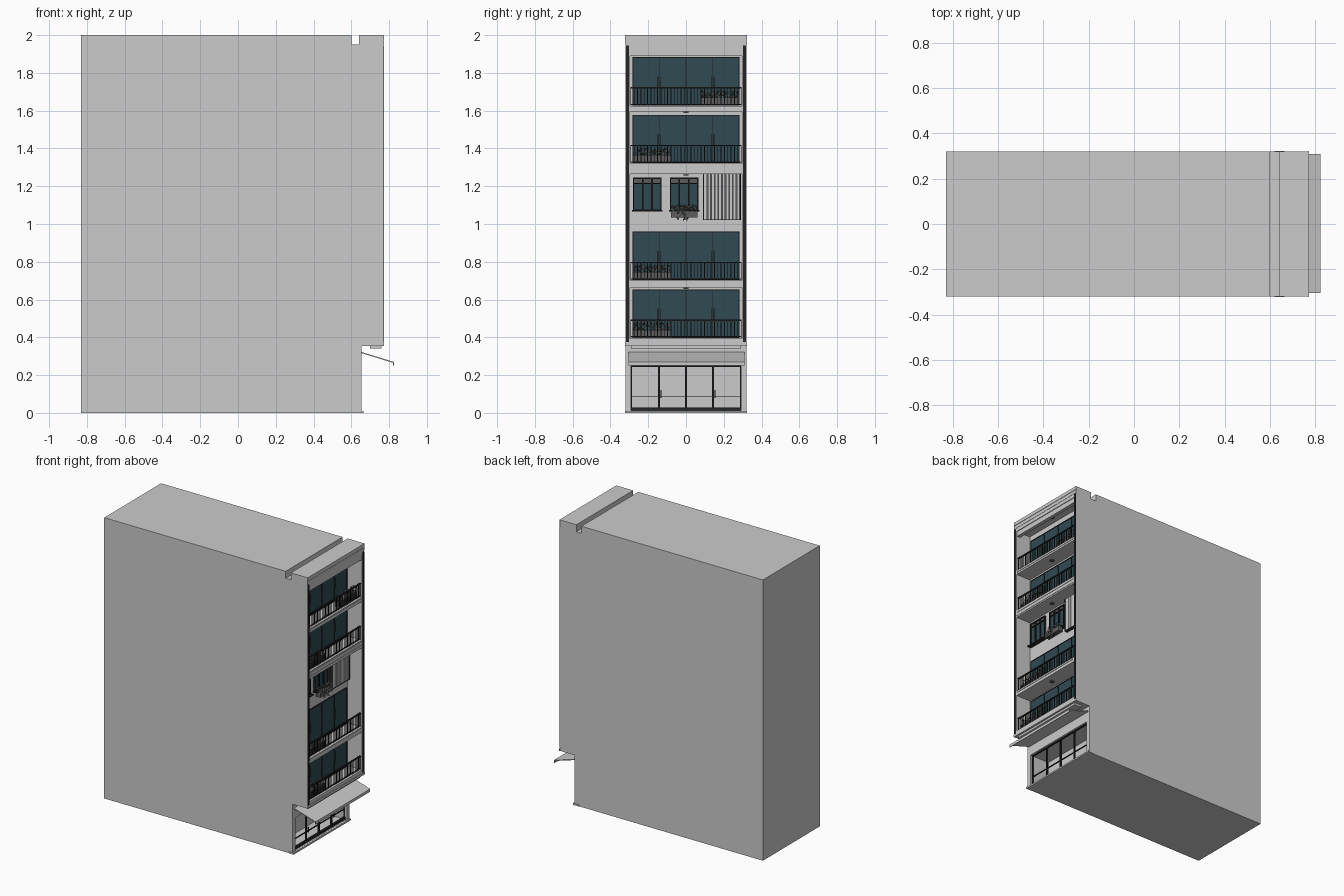
import bpy, bmesh, random
from mathutils import Matrix, Vector

random.seed(4)
old = bpy.data.objects.get("Cube")
if old:
    bpy.data.objects.remove(old, do_unlink=True)


def material(name, r, g, b):
    m = bpy.data.materials.new(name)
    m.use_nodes = True
    m.diffuse_color = (r, g, b, 1)
    m.node_tree.nodes["Principled BSDF"].inputs["Base Color"].default_value = (r, g, b, 1)
    return m


WALL = material("pale wall", .6, .6, .6)
GLASS = material("teal glass", .03, .07, .085)
BLACK = material("black metal", .017, .016, .018)
BROWN = material("brown frame", .06, .042, .04)
GREY = material("planter grey", .11, .11, .11)
LEAF = material("leaf", .07, .085, .07)
BLOSSOM = material("blossom", .5, .48, .48)


def finish(name, bm, *mats):
    mesh = bpy.data.meshes.new(name)
    bm.to_mesh(mesh)
    bm.free()
    for m in mats:
        mesh.materials.append(m)
    ob = bpy.data.objects.new(name, mesh)
    bpy.context.collection.objects.link(ob)
    return ob


def boxes(name, mat, items):
    """One object from boxes given as (x0, x1, y0, y1, z0, z1)."""
    bm = bmesh.new()
    for x0, x1, y0, y1, z0, z1 in items:
        size = Matrix.Diagonal((x1 - x0, y1 - y0, z1 - z0, 1))
        mid = Vector((x0 + x1, y0 + y1, z0 + z1)) / 2
        bmesh.ops.create_cube(bm, size=1, matrix=Matrix.Translation(mid) @ size)
    return finish(name, bm, mat)


def extrude_profile(name, mat, points, y0, y1):
    """Side outline in x, z swept across y."""
    bm = bmesh.new()
    face = bm.faces.new([bm.verts.new((x, y0, z)) for x, z in points])
    new = bmesh.ops.extrude_face_region(bm, geom=[face])["geom"]
    bmesh.ops.translate(bm, vec=(0, y1 - y0, 0),
                        verts=[v for v in new if isinstance(v, bmesh.types.BMVert)])
    bmesh.ops.recalc_face_normals(bm, faces=bm.faces)
    return finish(name, bm, mat)


def frame(x0, x1, y0, y1, z0, z1, t):
    """Four bars around an opening."""
    return [(x0, x1, y0, y0 + t, z0, z1), (x0, x1, y1 - t, y1, z0, z1),
            (x0, x1, y0 + t, y1 - t, z0, z0 + t), (x0, x1, y0 + t, y1 - t, z1 - t, z1)]


def flowers(name, x, y0, y1, z0, z1, count):
    bm = bmesh.new()
    for i in range(count):
        p = Vector((x + random.uniform(-.015, .015), random.uniform(y0, y1), random.uniform(z0, z1)))
        r = random.uniform(.003, .006)
        new = bmesh.ops.create_icosphere(bm, subdivisions=1, radius=r, matrix=Matrix.Translation(p))
        for f in {f for v in new["verts"] for f in v.link_faces}:
            f.material_index = i % 2
    finish(name, bm, LEAF, BLOSSOM)


BACK, FRONT, HALF, INNER = .655, .77, .32, .297

# Building shell with the roof groove, then balcony and shop recesses
body = extrude_profile("building_body", WALL, [
    (-.83, 0), (BACK, 0), (BACK, .355), (FRONT, .355), (FRONT, 2),
    (.64, 2), (.64, 1.95), (.6, 1.95), (.6, 2), (-.83, 2)], -HALF, HALF)
recesses = [(.395, .665), (.7, 1.265), (1.32, 1.595), (1.625, 1.925)]
cutter = boxes("recess_cutter", WALL,
               [(BACK, .85, -INNER, INNER, a, b) for a, b in recesses]
               + [(.5, .7, -.29, .29, .012, .247)])
cutter.hide_render = True
mod = body.modifiers.new("recesses", "BOOLEAN")
mod.operation, mod.solver, mod.object = "DIFFERENCE", "EXACT", cutter
bpy.context.view_layer.update()
cut = bpy.data.meshes.new_from_object(body.evaluated_get(bpy.context.evaluated_depsgraph_get()))
body.modifiers.clear()
body.data = cut
bpy.data.objects.remove(cutter, do_unlink=True)

# Trim on the facade
boxes("corner_strips", BLACK, [(FRONT, .774, s * .309 - .008, s * .309 + .008, .375, 1.945)
                               for s in (-1, 1)])
boxes("parapet_bands", WALL, [(FRONT, .773, -.322, .322, 1.975, 2),
                              (FRONT, .772, -.322, .322, 1.95, 1.972),
                              (FRONT, .774, -.322, .322, .355, .372)])
boxes("slab_mouldings", WALL, [(FRONT, .773, -.293, .293, z, z + .012)
                               for z in (.685, 1.275, 1.3, 1.608)]
      + [(.74, .765, -INNER, INNER, 1.89, 1.925), (.7, .76, -.29, .29, .34, .355)])
boxes("base_plinth", WALL, [(.62, .665, -.323, .323, 0, .011)])

# Balconies: folding glass doors, railing, planter and ceiling lamp
DOOR = .283
balconies = [(.397, -.28), (.703, -.28), (1.322, -.28), (1.627, .08)]
for n, (z, planter_y) in enumerate(balconies, 1):
    top = z + .256
    boxes(f"door_glass_{n}", GLASS, [(BACK, .659, -DOOR, DOOR, z, top)])
    bars = frame(BACK, .663, -DOOR, DOOR, z, top, .004)
    bars += [(BACK, .663, y - .002, y + .002, z, top) for y in (-.141, 0, .141)]
    boxes(f"door_frame_{n}", BLACK, bars)
    boxes(f"door_handles_{n}", BROWN, [(.663, .668, s * .141 + d - .002, s * .141 + d + .002,
                                        z + .09, z + .155)
                                       for s in (-1, 1) for d in (-.007, .007)])
    rail = [(.752, .762, -.295, .295, z + .09, z + .097),
            (.754, .76, -.295, .295, z + .004, z + .009)]
    count = 34
    for i in range(count):
        y = -.292 + .584 * i / (count - 1)
        rail.append((.755, .759, y - .002, y + .002, z, z + .092))
    boxes(f"railing_{n}", BLACK, rail)
    boxes(f"planter_{n}", GREY, [(.705, .745, planter_y, planter_y + .2, z, z + .042)])
    flowers(f"flowers_{n}", .725, planter_y, planter_y + .2, z + .035, z + .078, 150)
for n, (low, ceiling) in enumerate(recesses, 1):
    boxes(f"ceiling_lamp_{n}", GREY, [(.7, .725, -.012, .012, ceiling - .008, ceiling)])

# Middle storey windows
for n, y0 in enumerate((-.28, -.085), 1):
    y1, z0, z1 = y0 + .15, 1.072, 1.245
    boxes(f"window_glass_{n}", GLASS, [(BACK, .659, y0, y1, z0, 1.215)])
    boxes(f"window_transom_{n}", GREY, [(BACK, .659, y0, y1, 1.215, z1)])
    bars = frame(BACK, .668, y0, y1, z0, z1, .006)
    bars += [(BACK, .667, y - .004, y + .004, z0, z1) for y in (y0 + .05, y0 + .1)]
    bars += [(BACK, .667, y0, y1, 1.211, 1.218), (BACK, .685, y0 - .006, y1 + .006, 1.066, 1.073)]
    boxes(f"window_frame_{n}", BLACK, bars)
boxes("window_box", GREY, [(.67, .705, -.08, .06, 1.035, 1.068)])
flowers("window_flowers", .69, -.08, .06, 1.06, 1.1, 130)
flowers("trailing_flowers", .708, -.05, .03, 1.02, 1.06, 25)

# Slatted screen
boxes("screen_frame", BLACK, frame(BACK, .68, .09, .29, 1.02, 1.278, .004))
boxes("screen_back", GREY, [(BACK, .66, .094, .286, 1.024, 1.274)])
boxes("screen_slats", WALL, [(.66, .677, .096 + .0192 * i, .1112 + .0192 * i, 1.024, 1.274)
                             for i in range(10)])

# Sloping awning with a front lip
extrude_profile("awning", WALL, [(BACK, .322), (.825, .27), (.825, .25), (.821, .25),
                                 (.821, .265), (BACK, .316)], -.305, .31)

# Shop front
shop = frame(.63, .642, -.29, .29, .012, .247, .005)
shop += [(.63, .642, y - .005, y + .005, .012, .247) for y in (-.143, 0, .143)]
shop += [(.632, .64, -.29, .29, .083, .088), (.628, .644, -.29, .29, .012, .028)]
boxes("shop_frame", BLACK, shop)
boxes("shop_handles", BLACK, [(.642, .65, s * .143 + .008, s * .143 + .013, .08, .12)
                              for s in (-1, 1)])
